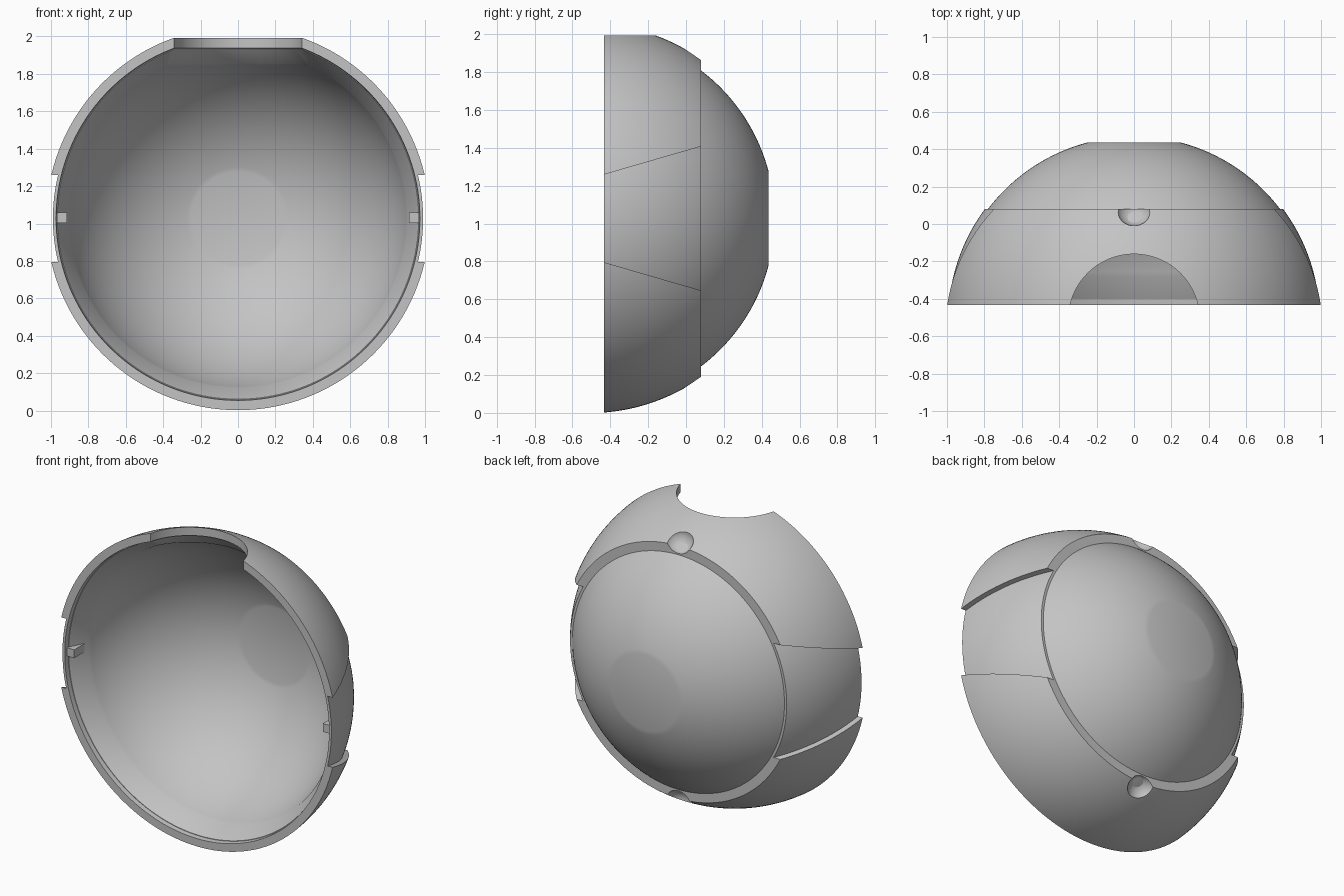
import bpy, bmesh, math
from mathutils import Matrix, Vector

cube = bpy.data.objects.get("Cube")
if cube:
    bpy.data.objects.remove(cube, do_unlink=True)

SEGMENTS = 160
CENTRE = Vector((0, -0.512, 1.027))   # shared centre of all spheres
FRONT, SHELL_BACK = -0.432, 0.08
R_SHELL, R_PANEL, R_BODY, R_INNER = 1.028, 0.993, 0.98, 0.934
R_DISC, R_OPENING = 0.25, 0.351

grey = bpy.data.materials.new("plain grey")
grey.use_nodes = True
grey.diffuse_color = (0.55, 0.55, 0.55, 1)
grey.node_tree.nodes["Principled BSDF"].inputs["Base Color"].default_value = grey.diffuse_color


def make_object(name, bm):
    bmesh.ops.recalc_face_normals(bm, faces=bm.faces)
    mesh = bpy.data.meshes.new(name)
    bm.to_mesh(mesh)
    bm.free()
    obj = bpy.data.objects.new(name, mesh)
    bpy.context.collection.objects.link(obj)
    mesh.materials.append(grey)
    return obj


def arc(radius, y_start, y_end, steps):
    """Points (ring radius, y) along a sphere between two depths."""
    a, b = (math.acos((y - CENTRE.y) / radius) for y in (y_start, y_end))
    angles = [a + (b - a) * i / steps for i in range(steps + 1)]
    return [(radius * math.sin(t), CENTRE.y + radius * math.cos(t)) for t in angles]


def lathe(name, profile, closed):
    """Revolve a profile about the front-to-back axis."""
    bm = bmesh.new()
    rings = []
    for r, y in profile:
        turn = [2 * math.pi * i / SEGMENTS for i in range(SEGMENTS)]
        rings.append([bm.verts.new((r * math.cos(t), y, CENTRE.z + r * math.sin(t))) for t in turn])
    pairs = list(zip(rings, rings[1:]))
    if closed:
        pairs.append((rings[-1], rings[0]))
    else:
        bm.faces.new(rings[0])
        bm.faces.new(rings[-1])
    for p, q in pairs:
        for i in range(SEGMENTS):
            j = (i + 1) % SEGMENTS
            bm.faces.new((p[i], p[j], q[j], q[i]))
    return make_object(name, bm)


def upright_cone(name, r_low, r_high, z_low, z_high):
    """Cone frustum on the vertical axis, heights measured from the centre."""
    bm = bmesh.new()
    place = Matrix.Translation(CENTRE + Vector((0, 0, (z_low + z_high) / 2)))
    bmesh.ops.create_cone(bm, cap_ends=True, segments=96, radius1=r_low, radius2=r_high,
                          depth=z_high - z_low, matrix=place)
    return make_object(name, bm)


def scoop(name, side):
    """Ball that hollows the rear edge of the shell."""
    bm = bmesh.new()
    place = Matrix.Translation((0, SHELL_BACK + 0.005, CENTRE.z + side * 0.885))
    bmesh.ops.create_uvsphere(bm, u_segments=48, v_segments=24, radius=0.095, matrix=place)
    return make_object(name, bm)


def slot_wedge(name, side):
    """Trapezoid in side profile, widening to the back, extruded sideways."""
    bm = bmesh.new()
    near, far, slope = FRONT - 0.1, SHELL_BACK + 0.1, 0.29
    half = lambda y: 0.232 + slope * (y - FRONT)
    outline = [(near, -half(near)), (far, -half(far)), (far, half(far)), (near, half(near))]
    face = bm.faces.new([bm.verts.new((side * 0.4, y, CENTRE.z + z)) for y, z in outline])
    out = bmesh.ops.extrude_face_region(bm, geom=[face])
    moved = [v for v in out["geom"] if isinstance(v, bmesh.types.BMVert)]
    bmesh.ops.translate(bm, verts=moved, vec=(side * 0.9, 0, 0))
    return make_object(name, bm)


def cut(obj, cutters):
    for cutter in cutters:
        mod = obj.modifiers.new("cut", 'BOOLEAN')
        mod.operation, mod.solver, mod.object = 'DIFFERENCE', 'EXACT', cutter
    bpy.context.view_layer.update()
    graph = bpy.context.evaluated_depsgraph_get()
    mesh = bpy.data.meshes.new_from_object(obj.evaluated_get(graph))
    obj.modifiers.clear()
    obj.data = mesh


# Thick inner bowl: flat disc at the back, bevelled mouth with a thin lip
outer_end = CENTRE.y + math.sqrt(R_BODY ** 2 - R_DISC ** 2)
inner_end = CENTRE.y + math.sqrt(R_INNER ** 2 - R_DISC ** 2)
mouth = [(0.966, -0.40), (0.973, -0.40), (0.973, FRONT)]
bowl = lathe("inner_bowl", arc(R_INNER, inner_end, -0.28, 40) + mouth
             + arc(R_BODY, FRONT, outer_end, 40), False)

# Thin band that shows inside the side slots, and the outer shell over it
panel = lathe("slot_panel_band", arc(R_PANEL, FRONT, SHELL_BACK, 24)
              + arc(R_BODY - 0.004, SHELL_BACK, FRONT, 24), True)
shell = lathe("outer_shell", arc(R_SHELL, FRONT, SHELL_BACK, 24)
              + arc(R_BODY - 0.004, SHELL_BACK, FRONT, 24), True)

# Top opening with a flared inside edge, side slots and rear scoops
opening = upright_cone("opening_cutter", R_OPENING, R_OPENING, 0.5, 1.3)
flare = upright_cone("flare_cutter", 0.521, R_OPENING, 0.73, 0.922)
scoops = [scoop("scoop_cutter", s) for s in (1, -1)]
slots = [slot_wedge("slot_cutter", s) for s in (1, -1)]
cut(bowl, [opening, flare])
cut(panel, [opening] + scoops)
cut(shell, [opening] + slots + scoops)
for helper in [opening, flare] + scoops + slots:
    bpy.data.objects.remove(helper, do_unlink=True)

# Small locating pins on the bevelled mouth
for name, side in (("left_pin", 1), ("right_pin", -1)):
    bm = bmesh.new()
    bmesh.ops.create_cube(bm, size=1, matrix=Matrix.Translation((side * 0.942, -0.36, CENTRE.z + 0.004))
                          @ Matrix.Diagonal((0.054, 0.11, 0.055, 1)))
    make_object(name, bm)

# Smooth curved surfaces, keep rims and cuts sharp
for obj in (bowl, panel, shell):
    bpy.ops.object.select_all(action='DESELECT')
    obj.select_set(True)
    bpy.context.view_layer.objects.active = obj
    bpy.ops.object.shade_smooth_by_angle(angle=math.radians(30))
